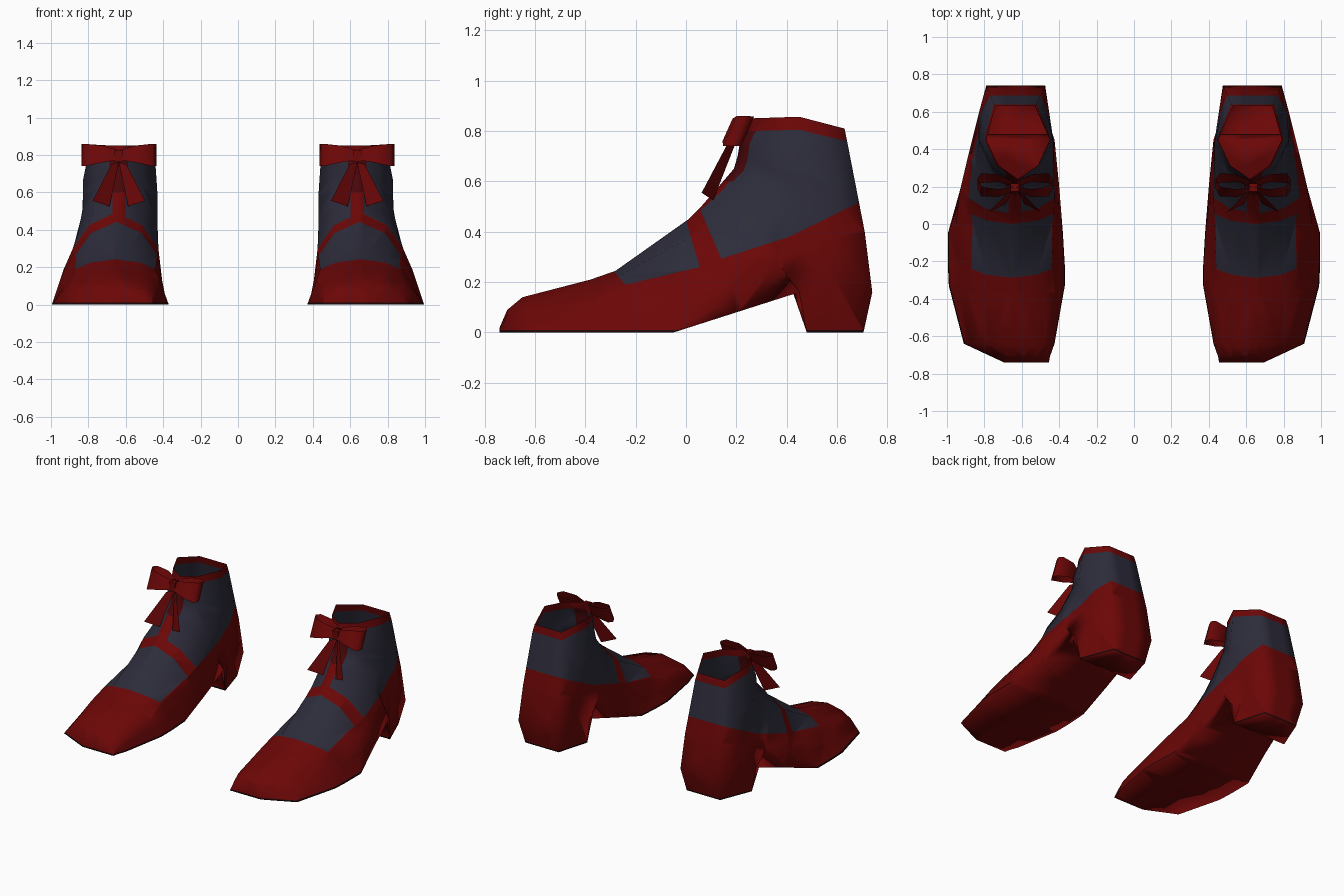
import bpy, bmesh
from math import radians
from mathutils import Vector

cube = bpy.data.objects.get("Cube")
if cube:
    bpy.data.objects.remove(cube, do_unlink=True)


def make_material(name, color):
    mat = bpy.data.materials.new(name)
    mat.use_nodes = True
    mat.diffuse_color = color
    mat.node_tree.nodes["Principled BSDF"].inputs["Base Color"].default_value = color
    return mat


materials = [
    make_material("deep_red_leather", (0.15, 0.002, 0.002, 1)),
    make_material("dark_slate_fabric", (0.026, 0.025, 0.043, 1)),
    make_material("dark_maroon_tongue", (0.065, 0.002, 0.003, 1)),
    make_material("blackened_sole_edge", (0.015, 0.002, 0.002, 1)),
]
RED, SLATE, MAROON, EDGE = range(4)


def finish(bm, name, angle):
    """Turn a bmesh into a mirrored pair of parts."""
    mesh = bpy.data.meshes.new(name)
    bm.to_mesh(mesh)
    bm.free()
    for mat in materials:
        mesh.materials.append(mat)
    obj = bpy.data.objects.new(name, mesh)
    bpy.context.collection.objects.link(obj)
    bpy.ops.object.select_all(action='DESELECT')
    obj.select_set(True)
    bpy.context.view_layer.objects.active = obj
    bpy.ops.object.shade_smooth_by_angle(angle=radians(angle))
    mirror = obj.modifiers.new("pair", 'MIRROR')
    mirror.use_mirror_merge = False


# Boot sections, swinging from upright at the toe to level at the collar:
# ridge y z, side y z, base y z, side inner/outer x, base inner/outer x
foot = [
    (-.74, .02, -.74, .01, -.74, 0, .46, .69, .455, .695),
    (-.71, .09, -.7, .05, -.71, 0, .46, .74, .45, .76),
    (-.65, .14, -.64, .08, -.64, 0, .45, .84, .425, .91),
    (-.38, .21, -.36, .13, -.33, 0, .42, .89, .37, .99),
    (-.28, .245, -.24, .19, -.22, 0, .44, .87, .37, .995),
    (.01, .45, .03, .25, -.05, 0, .43, .87, .38, .995),
    (.06, .5, .14, .295, .2, .08, .425, .885, .4, .925),
    (.13, .58, .28, .4, .45, .16, .43, .85, .425, .865),
]
shaft = [
    (.19, .65, .32, .46, .48, 0, .43, .84, .435, .85),
    (.205, .7, .42, .52, .705, 0, .43, .83, .5, .76),
    (.21, .73, .44, .58, .74, .16, .43, .83, .475, .79),
    (.215, .76, .45, .66, .71, .4, .435, .83, .49, .775),
    (.235, .8, .45, .805, .64, .76, .445, .8, .52, .75),
    (.24, .85, .45, .857, .63, .81, .45, .79, .53, .74),
]


def section(ty, tz, my, mz, by, bz, m_in, m_out, b_in, b_out):
    mid = (m_in + m_out) / 2
    ridge = Vector((mid, ty, tz))

    def half(mx, bx):
        side, base = Vector((mx, my, mz)), Vector((bx, by, bz))
        shoulder = ridge.lerp(side, 0.35)
        shoulder.x = mid + (mx - mid) * 0.62
        return [shoulder, side, side.lerp(base, 0.5), base]

    outer = half(m_out, b_out)
    # The outer flank behind the instep runs straight back to the heel
    if 0.4 < tz < 0.77:
        flank = outer[2]
        flank.x = min(0.978 - flank.y / 4, 0.995 - flank.z / 3)
    return [ridge] + outer + half(m_in, b_in)[::-1]


# Boot shell, open at the collar
bm = bmesh.new()
collar = bm.faces.layers.int.new("collar")
rings = [[bm.verts.new(p) for p in section(*row)] for row in foot + shaft]
bm.faces.new(rings[0])
for a, b in zip(rings, rings[1:]):
    for i in range(len(a)):
        j = (i + 1) % len(a)
        f = bm.faces.new((a[i], a[j], b[j], b[i]))
        f[collar] = int(b is rings[-1])
bmesh.ops.recalc_face_normals(bm, faces=bm.faces)
bmesh.ops.triangulate(bm, faces=bm.faces)

# Seams between the panels, as lines seen from the side
cap_seam = ((-.29, .245), (-.24, .19))
welt_seam = ((-.24, .19), (.055, .26))
strap_front = ((.055, .26), (.01, .41))
strap_back = ((.055, .49), (.14, .293))
side_seam = ((.14, .293), (.41, .38))
heel_seam = ((.41, .38), (.68, .513))
LACE_X, LACE_HALF, TONGUE_HALF, TONGUE_Z = 0.637, 0.035, 0.05, 0.6
EDGE_Z = 0.01


def above(seam, p):
    (y0, z0), (y1, z1) = seam
    return (y1 - y0) * (p.z - z0) - (z1 - z0) * (p.y - y0) > 0


def cut(co, normal):
    geom = bm.verts[:] + bm.edges[:] + bm.faces[:]
    bmesh.ops.bisect_plane(bm, geom=geom, dist=1e-5, plane_co=co, plane_no=normal)


seams = (cap_seam, welt_seam, strap_front, strap_back, side_seam, heel_seam)
for (y0, z0), (y1, z1) in seams:
    cut((0, y0, z0), (0, z0 - z1, y1 - y0))
for offset in (-TONGUE_HALF, -LACE_HALF, LACE_HALF, TONGUE_HALF):
    cut((LACE_X + offset, 0, 0), (1, 0, 0))
for z in (EDGE_Z, TONGUE_Z):
    cut((0, 0, z), (0, 0, 1))

for f in bm.faces:
    p = f.calc_center_median()
    vamp = above(cap_seam, p) and above(welt_seam, p) and above(strap_front, p)
    ankle = above(strap_back, p) and above(side_seam, p) and above(heel_seam, p)
    from_lace = abs(p.x - LACE_X) if p.y < 0.45 else 1
    if f[collar]:
        f.material_index = RED
    elif p.z < EDGE_Z and f.normal.z > -0.9:
        f.material_index = EDGE
    elif p.z > TONGUE_Z and from_lace < TONGUE_HALF:
        f.material_index = MAROON
    elif vamp or (ankle and from_lace > LACE_HALF):
        f.material_index = SLATE
finish(bm, "boots", 180)


# Ribbon bow: a closed band of stations, each (x offset, y, z centre, half height)
def band(bm, stations, side):
    cols = []
    for dx, y, z, h in stations:
        cols.append([bm.verts.new((LACE_X + side * dx, y + s * h * 0.45, z + s * h))
                     for s in (-1, 1)])
    for a, b in zip(cols, cols[1:] + cols[:1]):
        bm.faces.new((a[0], b[0], b[1], a[1]))


loop = [(.01, .185, .8, .028), (.09, .165, .805, .045), (.18, .175, .8, .06),
        (.2, .215, .8, .06), (.18, .245, .8, .058), (.09, .245, .805, .045),
        (.01, .215, .8, .028)]
bm = bmesh.new()
for side in (-1, 1):
    band(bm, loop, side)
bmesh.ops.recalc_face_normals(bm, faces=bm.faces)
finish(bm, "bow_loops", 65)

# Knot
bm = bmesh.new()
bmesh.ops.create_cube(bm, size=1)
bmesh.ops.scale(bm, vec=(.045, .045, .06), verts=bm.verts)
bmesh.ops.translate(bm, vec=(LACE_X, .195, .795), verts=bm.verts)
finish(bm, "bow_knot", 30)

# Hanging ribbon tails, flaring and twisting outward
bm = bmesh.new()
for side in (-1, 1):
    corners = [(.0, .2, .76), (.04, .165, .75), (.14, .062, .555), (.05, .108, .525)]
    bm.faces.new([bm.verts.new((LACE_X + side * x, y, z)) for x, y, z in corners])
bmesh.ops.solidify(bm, geom=bm.faces[:], thickness=0.008)
bmesh.ops.recalc_face_normals(bm, faces=bm.faces)
finish(bm, "bow_tails", 30)
